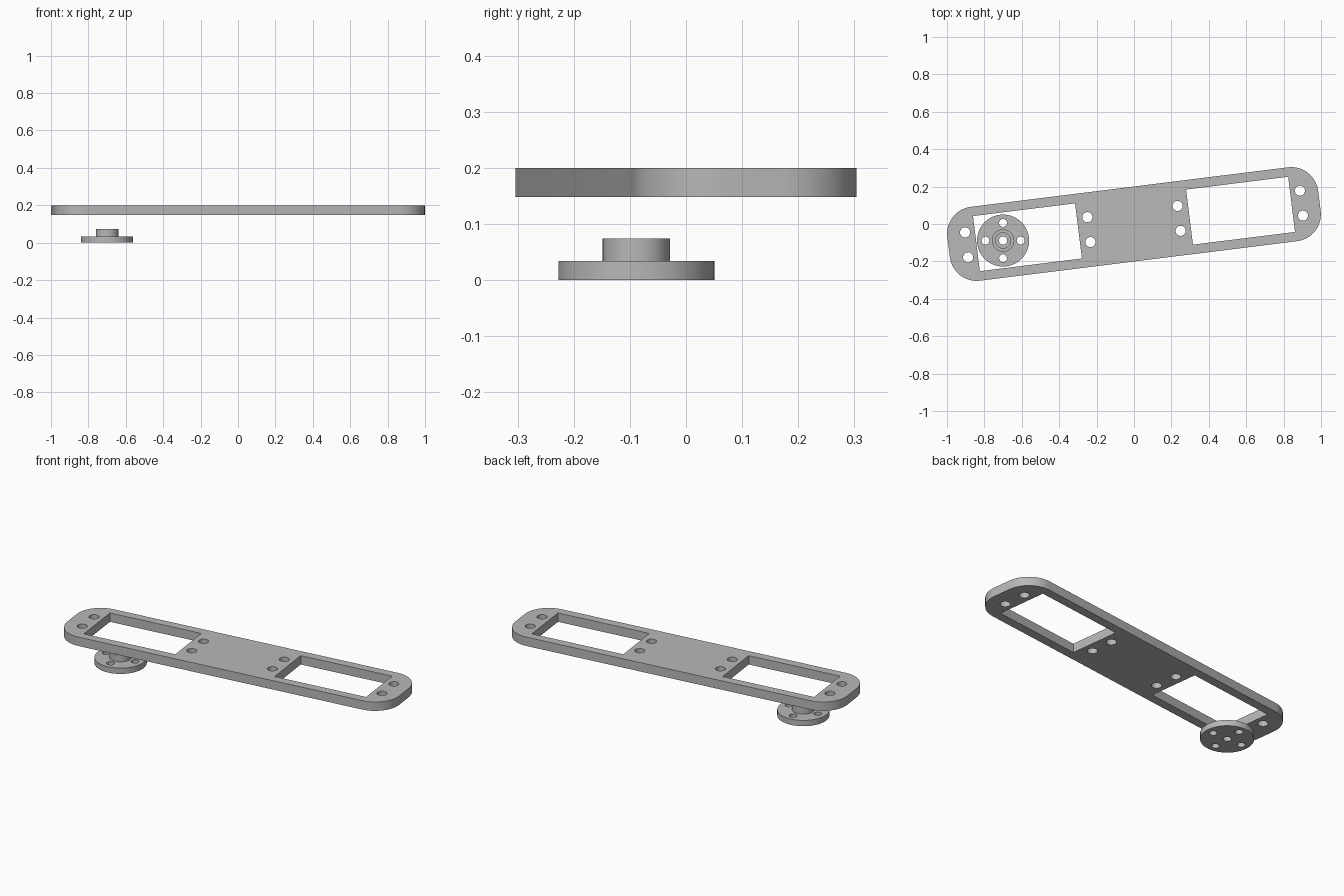
import bpy, bmesh, math

if "Cube" in bpy.data.objects:
    bpy.data.objects.remove(bpy.data.objects["Cube"])

grey = bpy.data.materials.new("light grey")
grey.diffuse_color = (0.48, 0.48, 0.48, 1)
grey.use_nodes = True
grey.node_tree.nodes["Principled BSDF"].inputs["Base Color"].default_value = grey.diffuse_color


def arc(cx, cy, r, a0, a1, n):
    return [(cx + r * math.cos(a0 + (a1 - a0) * i / n),
             cy + r * math.sin(a0 + (a1 - a0) * i / n)) for i in range(n + 1)]


def circle(cx, cy, r, n=40):
    return arc(cx, cy, r, 0, 2 * math.pi, n)[:-1]


def rect(x0, x1, y0, y1):
    return [(x0, y0), (x1, y0), (x1, y1), (x0, y1)]


def rounded_rect(hx, hy, r, n=14):
    pts = []
    for k, (sx, sy) in enumerate([(1, 1), (-1, 1), (-1, -1), (1, -1)]):
        a = k * math.pi / 2
        pts += arc(sx * (hx - r), sy * (hy - r), r, a, a + math.pi / 2, n)
    return pts


def slab(name, loops, z0, z1, location=(0, 0, 0), turn=0):
    """Extruded outline; loops after the first are through holes."""
    bm = bmesh.new()
    caps = {z0: [], z1: []}
    for loop in loops:
        rings = []
        for z in (z0, z1):
            vs = [bm.verts.new((x, y, z)) for x, y in loop]
            caps[z] += [bm.edges.new((vs[i - 1], vs[i])) for i in range(len(vs))]
            rings.append(vs)
        lo, hi = rings
        for i in range(len(lo)):
            bm.faces.new((lo[i - 1], lo[i], hi[i], hi[i - 1]))
    for edges in caps.values():
        bmesh.ops.triangle_fill(bm, edges=edges, use_beauty=True, normal=(0, 0, 1))
    bmesh.ops.recalc_face_normals(bm, faces=bm.faces[:])
    me = bpy.data.meshes.new(name)
    bm.to_mesh(me)
    bm.free()
    me.materials.append(grey)
    ob = bpy.data.objects.new(name, me)
    bpy.context.collection.objects.link(ob)
    ob.location = location
    ob.rotation_euler.z = turn
    bpy.ops.object.select_all(action='DESELECT')
    ob.select_set(True)
    bpy.context.view_layer.objects.active = ob
    bpy.ops.object.shade_smooth_by_angle(angle=math.radians(30))
    return ob


# Bracket plate: two windows, screw holes either side of each
plate = [rounded_rect(0.999, 0.199, 0.145),
         rect(-0.849, -0.299, -0.1485, 0.1485),
         rect(0.299, 0.849, -0.1485, 0.1485)]
plate += [circle(sx * u, sy * 0.067, 0.027)
          for sx in (-1, 1) for u in (0.243, 0.902) for sy in (-1, 1)]
slab("bracket_plate", plate, 0.148, 0.2, turn=math.radians(7.1))

# Round horn: flange with a centre hole and four screw holes
centre = (-0.70, -0.0885, 0)
flange = [circle(0, 0, 0.139, 64), circle(0, 0, 0.022)]
flange += [circle(0.094 * math.cos(k * math.pi / 2), 0.094 * math.sin(k * math.pi / 2), 0.021)
           for k in range(4)]
slab("horn_flange", flange, 0, 0.034, centre)

# Hub with a wider socket
slab("horn_hub", [circle(0, 0, 0.06, 48), circle(0, 0, 0.041)], 0.034, 0.074, centre)
